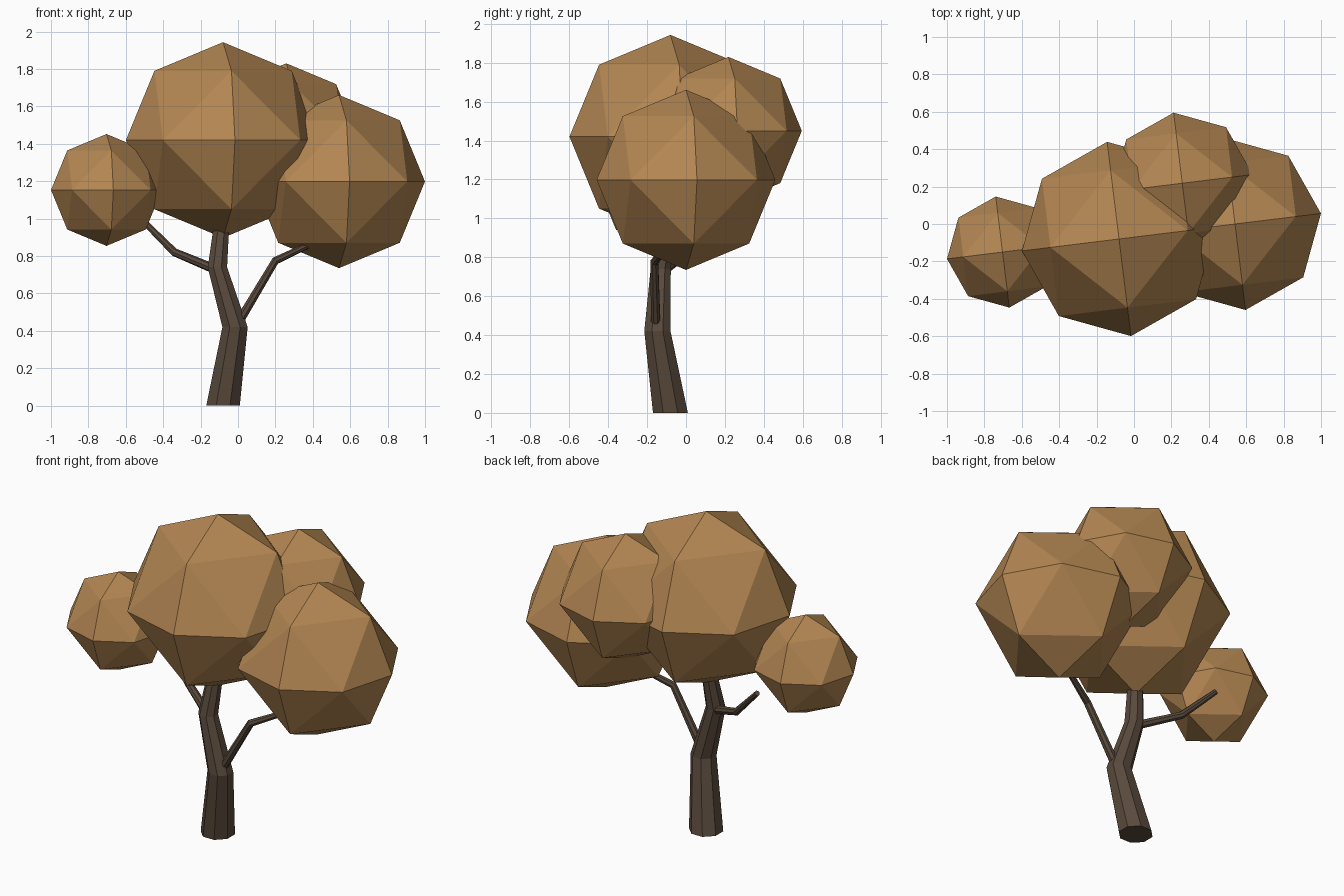
import bpy, bmesh, math
from mathutils import Vector, Matrix

if "Cube" in bpy.data.objects:
    bpy.data.objects.remove(bpy.data.objects["Cube"])


def material(name, rgb):
    m = bpy.data.materials.new(name)
    m.diffuse_color = (*rgb, 1)
    m.use_nodes = True
    m.node_tree.nodes["Principled BSDF"].inputs["Base Color"].default_value = m.diffuse_color
    return m


LEAF = material("autumn_leaves", (0.45, 0.24, 0.085))
BARK = material("bark", (0.10, 0.068, 0.045))


def finish(bm, name, mat):
    bmesh.ops.recalc_face_normals(bm, faces=bm.faces)
    me = bpy.data.meshes.new(name)
    bm.to_mesh(me)
    bm.free()
    me.materials.append(mat)
    ob = bpy.data.objects.new(name, me)
    bpy.context.collection.objects.link(ob)
    return ob


def leaf_ball(name, centre, radius):
    """Octahedron split once and pushed out to a sphere, turned 7 degrees."""
    bm = bmesh.new()
    steps = (-1, 0, 1)
    for x in steps:
        for y in steps:
            for z in steps:
                if abs(x) + abs(y) + abs(z) in (1, 2):
                    bm.verts.new(Vector((x, y, z)).normalized() * radius)
    bmesh.ops.convex_hull(bm, input=bm.verts[:])
    ob = finish(bm, name, LEAF)
    ob.matrix_world = Matrix.Translation(centre) @ Matrix.Rotation(math.radians(7), 4, "Z")


def limb(name, path, sides, level=False):
    """Tapered tube along (x, y, z, radius) points; level keeps rings flat."""
    bm = bmesh.new()
    pts = [Vector(p[:3]) for p in path]
    rings = []
    for i, p in enumerate(pts):
        before = (p - pts[i - 1]).normalized() if i else Vector()
        after = (pts[i + 1] - p).normalized() if i < len(pts) - 1 else Vector()
        aim = Vector((0, 0, 1)) if level else before + after
        turn = Vector((0, 0, 1)).rotation_difference(aim)
        ring = []
        for k in range(sides):
            a = math.tau * (k + 0.5) / sides
            ring.append(bm.verts.new(p + turn @ Vector((math.cos(a), math.sin(a), 0)) * path[i][3]))
        rings.append(ring)
    for r, s in zip(rings, rings[1:]):
        for k in range(sides):
            j = (k + 1) % sides
            bm.faces.new((r[k], r[j], s[j], s[k]))
    bm.faces.new(rings[0][::-1])
    bm.faces.new(rings[-1])
    finish(bm, name, BARK)


# Trunk and branches
limb("trunk", [(-0.08, -0.08, 0, 0.097), (-0.016, -0.147, 0.42, 0.073),
               (-0.11, -0.13, 0.74, 0.056), (-0.08, -0.08, 1.05, 0.04)], 8, level=True)
limb("right_branch", [(0.0, -0.155, 0.44, 0.026), (0.2, -0.163, 0.775, 0.022),
                      (0.37, -0.1, 0.855, 0.017), (0.46, -0.06, 0.9, 0.015)], 8)
limb("left_branch", [(-0.1, -0.13, 0.72, 0.026), (-0.34, 0.0, 0.82, 0.022),
                     (-0.53, 0.07, 1.01, 0.016)], 8)

# Foliage
leaf_ball("main_foliage", (-0.08, -0.08, 1.42), 0.523)
leaf_ball("left_foliage", (-0.703, -0.15, 1.153), 0.299)
leaf_ball("right_foliage", (0.54, 0.0, 1.198), 0.463)
leaf_ball("back_foliage", (0.258, 0.218, 1.45), 0.38)
